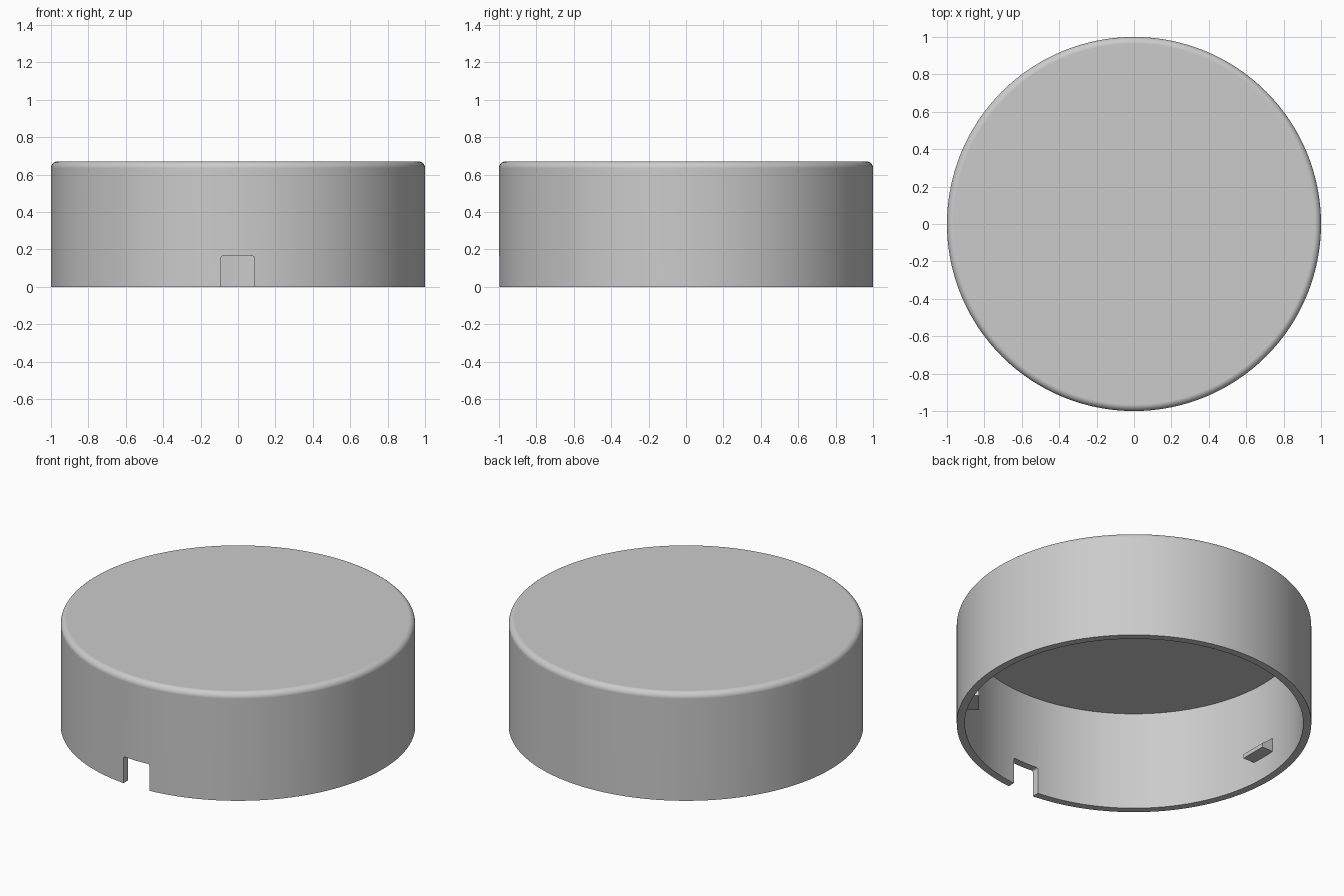
import bpy, bmesh, math
from mathutils import Matrix, Vector

if "Cube" in bpy.data.objects:
    bpy.data.objects.remove(bpy.data.objects["Cube"], do_unlink=True)

RADIUS, INNER, HEIGHT, CEILING, FILLET = 1.0, 0.955, 0.67, 0.614, 0.035

grey = bpy.data.materials.new("plain grey")
grey.use_nodes = True
grey.diffuse_color = (0.6, 0.6, 0.6, 1)
grey.node_tree.nodes["Principled BSDF"].inputs["Base Color"].default_value = grey.diffuse_color


def make_object(name, bm):
    bmesh.ops.recalc_face_normals(bm, faces=bm.faces)
    mesh = bpy.data.meshes.new(name)
    bm.to_mesh(mesh)
    bm.free()
    mesh.materials.append(grey)
    obj = bpy.data.objects.new(name, mesh)
    bpy.context.collection.objects.link(obj)
    return obj


def activate(obj):
    bpy.ops.object.select_all(action="DESELECT")
    obj.select_set(True)
    bpy.context.view_layer.objects.active = obj


# Hollow round cap, turned from a radius/height profile
fillet = [(RADIUS - FILLET + FILLET * math.cos(a), HEIGHT - FILLET + FILLET * math.sin(a))
          for a in (math.pi / 2 * i / 8 for i in range(9))]
profile = [(0, CEILING), (INNER, CEILING), (INNER, 0), (RADIUS, 0)] + fillet + [(0, HEIGHT)]
bm = bmesh.new()
verts = [bm.verts.new((r, 0, z)) for r, z in profile]
edges = [bm.edges.new(pair) for pair in zip(verts, verts[1:])]
bmesh.ops.spin(bm, geom=verts + edges, cent=(0, 0, 0), axis=(0, 0, 1),
               angle=2 * math.pi, steps=128, use_merge=True)
bmesh.ops.remove_doubles(bm, verts=bm.verts, dist=0.0001)
shell = make_object("round_cap", bm)

# Cable notch through the front wall, with softened upper corners
bm = bmesh.new()
bmesh.ops.create_cube(bm, size=1, matrix=Matrix.Translation((-0.002, -1, 0.065))
                      @ Matrix.Diagonal((0.178, 0.4, 0.2, 1)))
top_edges = [e for e in bm.edges if all(v.co.z > 0.1 for v in e.verts)
             and abs(e.verts[0].co.x - e.verts[1].co.x) < 0.01]
bmesh.ops.bevel(bm, geom=top_edges, offset=0.012, segments=4, profile=0.5, affect="EDGES")
cutter = make_object("notch_cutter", bm)
cutter.hide_render = True

activate(shell)
cut = shell.modifiers.new("notch", "BOOLEAN")
cut.operation, cut.solver, cut.object = "DIFFERENCE", "EXACT", cutter
bpy.ops.object.modifier_apply(modifier=cut.name)
bpy.data.objects.remove(cutter, do_unlink=True)
bpy.ops.object.shade_smooth_by_angle(angle=math.radians(30))
weighted = shell.modifiers.new("even_shading", "WEIGHTED_NORMAL")
weighted.keep_sharp = True

# Snap tabs on the inner wall: flat below, sloping back to the wall above
tab_section = [(0.97, 0.135), (0.875, 0.135), (0.875, 0.16), (0.97, 0.235)]
for name, degrees in (("right_tab", 180), ("front_tab", -40), ("back_tab", 40)):
    bm = bmesh.new()
    face = bm.faces.new([bm.verts.new((r, -0.083, z)) for r, z in tab_section])
    swept = bmesh.ops.extrude_face_region(bm, geom=[face])["geom"]
    bmesh.ops.translate(bm, vec=Vector((0, 0.166, 0)),
                        verts=[g for g in swept if isinstance(g, bmesh.types.BMVert)])
    bmesh.ops.rotate(bm, verts=bm.verts, cent=(0, 0, 0),
                     matrix=Matrix.Rotation(math.radians(degrees), 3, "Z"))
    make_object(name, bm)
